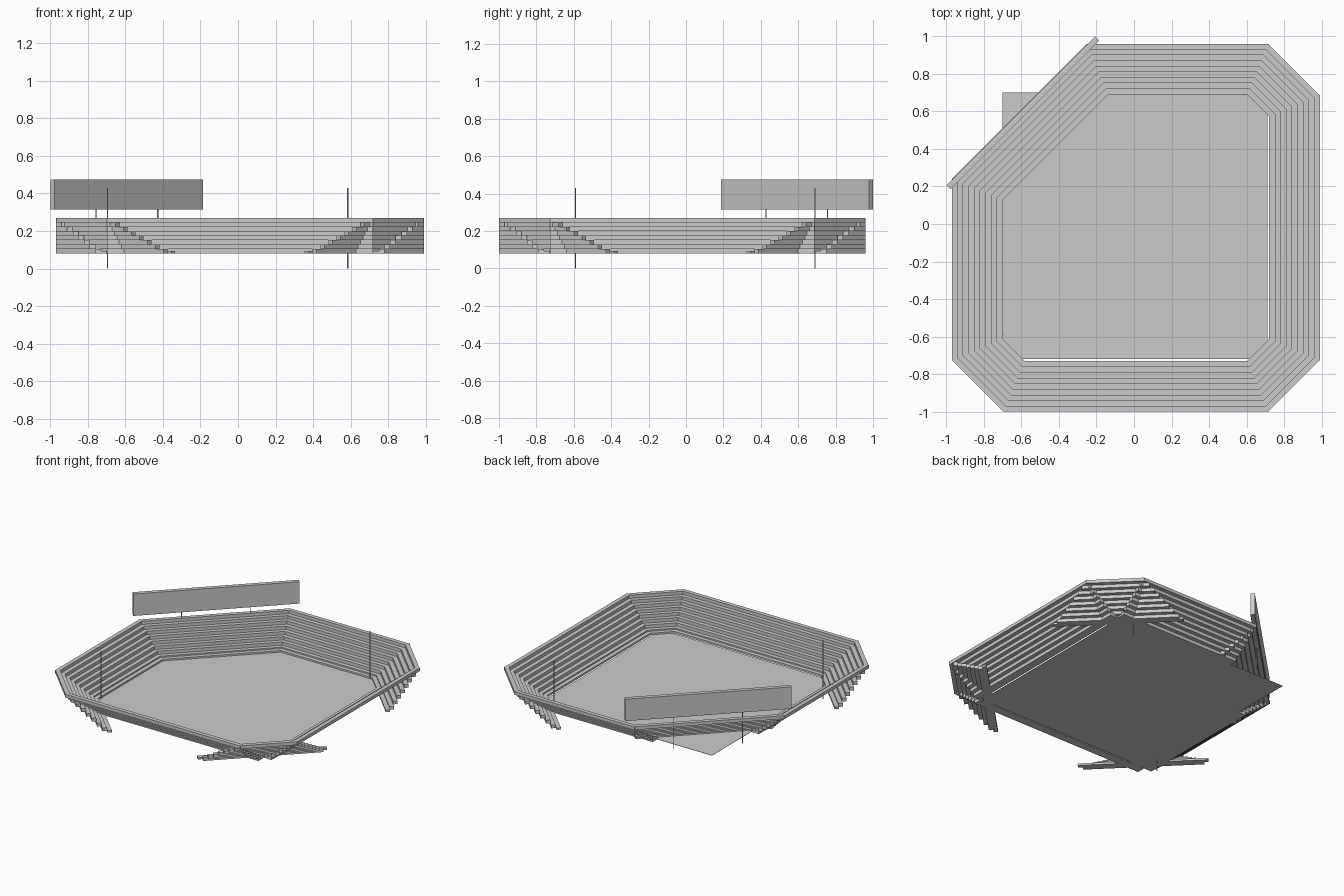
import bpy, bmesh
from math import radians, sqrt, cos, sin
from mathutils import Matrix, Vector

if "Cube" in bpy.data.objects:
    bpy.data.objects.remove(bpy.data.objects["Cube"])

CX, CY = 0.01, -0.02          # stadium centre
Z0, Z1 = 0.08, 0.27           # field level, top of stands
ROWS, STEP = 8, 0.03
RISE = (Z1 - Z0) / ROWS
R2 = sqrt(2)


def finish(name, bm):
    me = bpy.data.meshes.new(name)
    bm.to_mesh(me)
    bm.free()
    ob = bpy.data.objects.new(name, me)
    bpy.context.collection.objects.link(ob)
    return ob


def add_box(bm, centre, size, angle=0):
    m = (Matrix.Translation(centre) @ Matrix.Rotation(radians(angle), 4, 'Z')
         @ Matrix.Diagonal((*size, 1)))
    bmesh.ops.create_cube(bm, size=1, matrix=m)


def stand(name, angle, outer, span):
    """Stepped rows; angle is the outward direction, outer the distance of
    the back edge, span(d) gives both ends of a row along its length."""
    bm = bmesh.new()
    out = Vector((cos(radians(angle)), sin(radians(angle)), 0))
    side = Vector((-out.y, out.x, 0))
    for k in range(-1, ROWS):                 # -1 is the low field wall
        d = outer - STEP * (ROWS - 1 - k)     # outer face of this row
        a, b = span(d)
        z, h = (Z0, 0.014) if k < 0 else (Z0 + RISE * k, RISE)
        c = Vector((CX, CY, z + h / 2)) + out * (d - STEP / 2) + side * (a + b) / 2
        add_box(bm, c, (STEP, b - a, h), angle)
    finish(name, bm)


# Straight stands
E, H = 0.98, 0.708
stand("front_stand", -90, E, lambda d: (-H, H))
stand("right_stand", 0, E, lambda d: (-H, H))
stand("back_stand", 90, E, lambda d: (-H, 0.265))
stand("left_stand", 180, E, lambda d: (-0.265, H))


# Corner stands: lower rows run long, out to the overall outline
def corner_span(d):
    t = E * R2 - d
    return -t, t


for name, ang in (("front_right", -45), ("front_left", -135), ("back_right", 45)):
    stand(name + "_corner_stand", ang, 1.1915, corner_span)


# Wide outfield stand
def outfield_span(d):
    t = 0.505 - (0.877 - d) * 0.2
    return -t, t


stand("outfield_stand", 135, 0.877, outfield_span)

# Field
bm = bmesh.new()
add_box(bm, (0.005, -0.01, Z0 + 0.001), (1.41, 1.42, 0.002))
finish("field", bm)

# Foul poles
for name, x, y in (("left_foul_pole", -0.695, -0.59), ("right_foul_pole", 0.585, 0.69)):
    bm = bmesh.new()
    bmesh.ops.create_cone(bm, cap_ends=True, segments=8, radius1=0.003, radius2=0.003,
                          depth=0.43, matrix=Matrix.Translation((x, y, 0.215)))
    finish(name, bm)

# Scoreboard and its posts
bm = bmesh.new()
add_box(bm, (-0.5925, 0.5925, 0.395), (0.03, 1.12, 0.16), 135)
finish("scoreboard", bm)
for i, s in enumerate((-0.165, 0.165)):
    bm = bmesh.new()
    bmesh.ops.create_cone(bm, cap_ends=True, segments=8, radius1=0.003, radius2=0.003, depth=0.24,
                          matrix=Matrix.Translation((-0.5925 + s, 0.5925 + s, 0.2)))
    finish(f"scoreboard_post_{i + 1}", bm)
